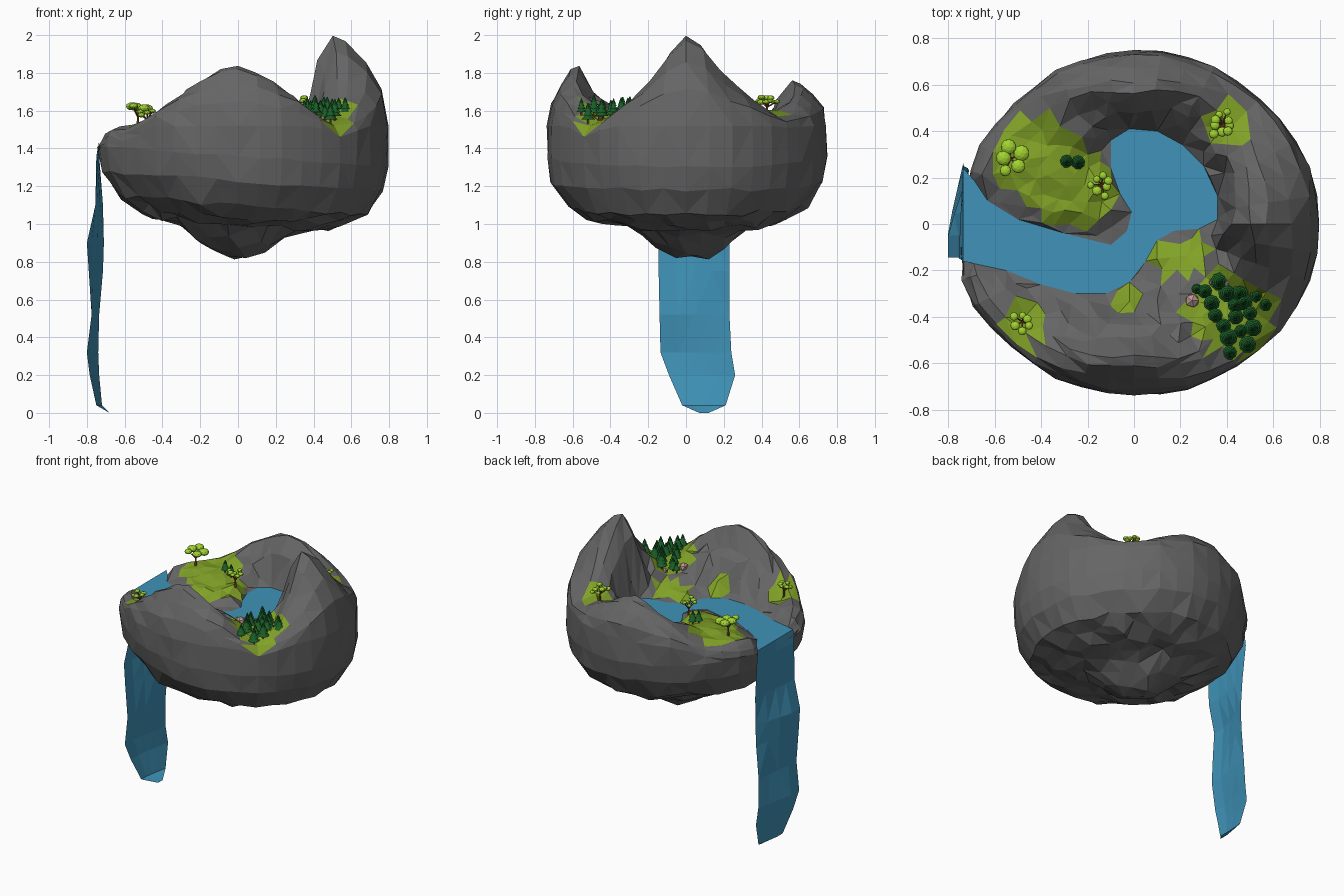
import bpy, bmesh, math, random
from mathutils import Vector, Matrix, geometry
from mathutils.bvhtree import BVHTree

if "Cube" in bpy.data.objects:
    bpy.data.objects.remove(bpy.data.objects["Cube"])

random.seed(7)
WATER_Z, N = 1.44, 40


def material(name, r, g, b):
    m = bpy.data.materials.new(name)
    m.diffuse_color = (r, g, b, 1)
    m.use_nodes = True
    m.node_tree.nodes["Principled BSDF"].inputs["Base Color"].default_value = m.diffuse_color
    return m


ROCK = material("rock", .13, .13, .13)
GRASS = material("grass", .22, .36, .02)
WATER = material("water", .05, .29, .48)
LEAF = material("leaf", .36, .66, .03)
PINE = material("pine_green", .01, .11, .02)
WOOD = material("wood", .25, .08, .03)
STONE = material("pink_stone", .5, .32, .3)


def add_object(name, bm, *mats):
    me = bpy.data.meshes.new(name)
    bm.to_mesh(me)
    bm.free()
    for m in mats:
        me.materials.append(m)
    ob = bpy.data.objects.new(name, me)
    bpy.context.collection.objects.link(ob)
    return ob


def jit(a):
    return random.uniform(-a, a)


def polar(r, t):
    return r * math.cos(t), r * math.sin(t)


def inside(p, poly):
    hit = False
    for (ax, ay), (bx, by) in zip(poly, poly[1:] + poly[:1]):
        if (ay > p[1]) != (by > p[1]) and p[0] < ax + (bx - ax) * (p[1] - ay) / (by - ay):
            hit = not hit
    return hit


def fill_patch(bm, pts, edges=(), border=None):
    """Triangulate points inside the loop of the first N; returns the loop verts."""
    vs, _, fs, orig, _, _ = geometry.delaunay_2d_cdt([Vector(p[:2]) for p in pts], list(edges),
                                                     [list(range(N))], 1, 1e-5)
    made, loop = [], [None] * N
    for v, o in zip(vs, orig):
        rim_id = next((k for k in o if k < N), None)
        bv = border[rim_id] if border and rim_id is not None else \
            bm.verts.new((v.x, v.y, pts[o[0]][2] if o else WATER_Z))
        made.append(bv)
        if rim_id is not None:
            loop[rim_id] = bv
    for f in fs:
        bm.faces.new([made[i] for i in f])
    return loop


# Shoreline: round pool, then a river running to the left edge
shore = [(-.69, .19), (-.63, .1), (-.5, .02), (-.3, -.04), (-.1, -.09), (-.03, -.03), (-.01, .05),
         (-.06, .13), (-.1, .24), (-.1, .36), (-.02, .41), (.1, .4), (.21, .34), (.3, .25), (.36, .12),
         (.36, .02), (.28, -.02), (.17, -.03), (.1, -.07), (.05, -.16), (-.02, -.25), (-.12, -.3),
         (-.25, -.3), (-.4, -.26), (-.55, -.2), (-.69, -.17)]
bed = shore + [(-.85, -.18), (-.85, .22)]

# Rim every 22.5 degrees: crest radius, crest height, outer radius
rim = [(.50, 1.99, .80), (.53, 1.78, .79), (.60, 1.60, .76), (.61, 1.66, .76), (.57, 1.76, .745),
       (.60, 1.66, .74), (.62, 1.53, .73), (.69, 1.50, .74), (.66, 1.46, .73), (.71, 1.51, .78),
       (.67, 1.56, .75), (.60, 1.74, .74), (.57, 1.83, .735), (.61, 1.72, .75), (.66, 1.55, .77),
       (.58, 1.71, .79)]


def rim_at(t):
    k = t / (2 * math.pi) * 16
    i, f = int(k), k % 1
    quad = [rim[(i + j) % 16] for j in (-1, 0, 1, 2)]
    return [b + .5 * f * (c - a + f * (2 * a - 5 * b + 4 * c - d + f * (3 * (b - c) + d - a)))
            for a, b, c, d in zip(*quad)]


pts = []


def put(x, y, z):
    pts.append((x, y, min(z, 1.36) if inside((x, y), bed) else z))


rows = [(2 * math.pi * i / N, *rim_at(2 * math.pi * i / N)) for i in range(N)]
for t, cr, cz, ro in rows:                                   # outline
    put(*polar(ro + jit(.01), t), min(1.52, cz - .09))
for frac, h in ((.87, .42), (.6, .72), (.25, .95), (0, 1)):  # outer flank and crest
    for t, cr, cz, ro in rows:
        if frac == .25 and cz < 1.62:
            continue
        oz = min(1.52, cz - .09)
        put(*polar(cr + (ro - cr) * frac + jit(.01), t), oz + (cz - oz) * h + jit(.008))
for t, cr, cz, ro in rows:                                   # inner cliff
    if cz > 1.6:
        steep = math.cos(t) > .7
        put(*polar(cr - (.07 if steep else .085) + jit(.012), t), 1.5 + (cz - 1.5) * (.75 if steep else .6))
s0 = len(pts)
pts += [(x, y, WATER_Z - .003) for x, y in shore]
# Terraces and banks inside the rim
for p in [(.1, -.15, 1.48), (.3, -.14, 1.5), (.25, -.3, 1.53), (.4, -.32, 1.54), (.45, -.45, 1.55),
          (0, -.38, 1.56), (-.2, -.4, 1.54), (-.47, -.4, 1.48), (-.6, -.27, 1.5), (-.3, .25, 1.53),
          (-.1, .06, 1.49), (-.15, .17, 1.52), (-.45, .12, 1.5), (-.5, .3, 1.52), (-.3, .06, 1.5),
          (-.18, .42, 1.56), (.02, .46, 1.56), (.24, .4, 1.52), (.38, .42, 1.57), (.39, .22, 1.52),
          (.395, .05, 1.55), (.4, -.12, 1.55), (.5, -.32, 1.55)]:
    put(*p)
known = list(pts)
for _ in range(2500):                                        # fill with in-between facets
    t, r = random.uniform(0, 6.283), .66 * math.sqrt(random.random())
    x, y = polar(r, t)
    if r < rim_at(t)[0] - .04 and min((p[0] - x) ** 2 + (p[1] - y) ** 2 for p in pts) > .045 ** 2:
        near = sorted(((p[0] - x) ** 2 + (p[1] - y) ** 2, p[2]) for p in known if p[2] > 1.4)[:5]
        w = [1 / d ** 1.5 for d, z in near]
        put(x, y, sum(a * z for a, (d, z) in zip(w, near)) / sum(w) + jit(.008))
bm = bmesh.new()
prev = fill_patch(bm, pts, [(s0 + i, s0 + i + 1) for i in range(len(shore) - 1)])
# Outer wall rings
for z, f, j in ((1.36, 1.0, .008), (1.23, .97, .012), (1.1, .86, .018)):
    ring = []
    for t, cr, cz, ro in rows:
        x, y = polar(ro * f * (1 + jit(j)), t)
        ring.append(bm.verts.new((x, y, z - .07 * x + jit(j))))
    for i in range(N):
        k = (i + 1) % N
        a, b, c, d = prev[i], ring[i], ring[k], prev[k]
        for tri in (((a, b, c), (a, c, d)) if i % 2 else ((a, b, d), (b, c, d))):
            bm.faces.new(tri)
    prev = ring
# Rough underside with a hanging lump
pts = [tuple(v.co) for v in prev]
for _ in range(1200):
    x, y = polar(.6 * math.sqrt(random.random()), random.uniform(0, 6.283))
    if min((p[0] - x) ** 2 + (p[1] - y) ** 2 for p in pts) > .075 ** 2:
        d, e = math.hypot(x, y), math.hypot(x + .03, y - .03)
        z = 1.0 - .09 * x + max(0, d - .45) * .45
        lump = max(0, min(1, (.33 - e) / .22))
        pts.append((x, y, z - .17 * lump + jit(.025)))
fill_patch(bm, pts, border=prev)
bmesh.ops.recalc_face_normals(bm, faces=bm.faces)
# Grass patches: x, y, radius
patches = [(-.4, .27, .2), (-.25, .15, .18), (.2, -.12, .12), (.42, -.38, .19), (.4, .43, .1),
           (-.47, -.42, .1), (-.03, -.33, .06)]
for f in bm.faces:
    c = f.calc_center_median()
    if 1.45 < c.z < 1.64 and any(math.hypot(c.x - x, c.y - y) < r for x, y, r in patches):
        f.material_index = 1
bvh = BVHTree.FromBMesh(bm)
add_object("island_rock", bm, ROCK, GRASS)


def ground(x, y):
    hit = bvh.ray_cast(Vector((x, y, 3)), Vector((0, 0, -1)))[0]
    return hit.z if hit else 1.5


# River and pool surface
bm = bmesh.new()
bm.faces.new([bm.verts.new((x, y, WATER_Z)) for x, y in reversed(shore + [(-.735, -.16), (-.735, .24)])])
bm.normal_update()
if sum(f.normal.z for f in bm.faces) < 0:
    bmesh.ops.reverse_faces(bm, faces=bm.faces)
bmesh.ops.triangulate(bm, faces=bm.faces)
add_object("pool_and_river", bm, WATER)

# Waterfall: curved sheet, rows of z, x, front y, back y, set-back of the back edge
bm = bmesh.new()
prev = None
for z, x, y0, y1, back in ((1.44, -.735, -.16, .24, 0), (1.36, -.75, -.15, .25, .015),
                           (1.1, -.755, -.145, .24, .04), (.9, -.80, -.145, .23, .09),
                           (.75, -.79, -.145, .23, .075), (.52, -.775, -.14, .23, .04),
                           (.32, -.80, -.135, .24, .06), (.2, -.785, -.09, .26, .05),
                           (.04, -.75, -.02, .21, .03), (0, -.68, .07, .12, 0)):
    row = [bm.verts.new((x + back * max(0, i / 4 - .3) / .7, y0 + (y1 - y0) * i / 4, z)) for i in range(5)]
    for i in range(4 if prev else 0):
        bm.faces.new((prev[i], prev[i + 1], row[i + 1], row[i]))
    prev = row
bmesh.ops.triangulate(bm, faces=bm.faces)
add_object("waterfall", bm, WATER)


def stick(bm, a, b, r):
    d = Vector(b) - Vector(a)
    m = Matrix.Translation((Vector(a) + Vector(b)) / 2) @ d.to_track_quat('Z', 'Y').to_matrix().to_4x4()
    bmesh.ops.create_cone(bm, cap_ends=True, segments=5, radius1=r, radius2=r * .6, depth=d.length, matrix=m)


# Broadleaf trees: x, y, spread, height, puff radius, puffs
for n, (x, y, s, h, r, count) in enumerate([(-.53, .28, .055, .11, .032, 5), (-.14, .17, .045, .09, .02, 7),
                                            (.38, .43, .06, .08, .02, 9), (-.48, -.42, .04, .08, .019, 6)]):
    leaves, wood = bmesh.new(), bmesh.new()
    z = ground(x, y)
    fork = (x, y, z + h * .5)
    stick(wood, (x, y, z - .02), fork, .009)
    for i in range(count):
        dx, dy = polar(s * random.uniform(.5, 1.15), 2 * math.pi * i / count + .5)
        p = (x + dx, y + dy, z + h + jit(.015))
        stick(wood, fork, p, .004)
        bmesh.ops.create_icosphere(leaves, subdivisions=2, radius=r * random.uniform(.75, 1.1),
                                   matrix=Matrix.Translation(p) @ Matrix.Diagonal((1, 1, .65, 1)))
    add_object(f"tree_trunk_{n}", wood, WOOD)
    add_object(f"tree_leaves_{n}", leaves, LEAF)

# Pine grove and a pair of pines on the back terrace
spots = [(-.29, .27, .028), (-.24, .265, .03), (.27, -.28, .022), (.36, -.24, .022)]
for i in range(24):
    x, y = .31 + .07 * (i % 4) + .022 * (i // 4), -.29 - .052 * (i // 4) + .04 * (i % 2)
    if math.hypot(x, y) < .71 and not (x > .47 and y > -.3):
        spots.append((x + jit(.012), y + jit(.012), random.uniform(.028, .042)))
leaves, wood = bmesh.new(), bmesh.new()
for x, y, r in spots:
    z = min(ground(x, y), 1.57)
    stick(wood, (x, y, z - .02), (x, y, z + .05), .007)
    for k in range(4):
        q = r * (1 - .2 * k)
        bmesh.ops.create_cone(leaves, cap_ends=True, segments=9, radius1=q, radius2=q * .15, depth=r * .8,
                              matrix=Matrix.Translation((x, y, z + .022 + r * (.4 + k * .52))))
add_object("pine_trunks", wood, WOOD)
add_object("pine_needles", leaves, PINE)

# Small stones beside the grove
bm = bmesh.new()
for x, y, r in ((.25, -.33, .033), (.34, -.25, .02), (.39, -.255, .022)):
    bmesh.ops.create_icosphere(bm, subdivisions=1, radius=r,
                               matrix=Matrix.Translation((x, y, ground(x, y) + r * .3)))
add_object("stones", bm, STONE)
